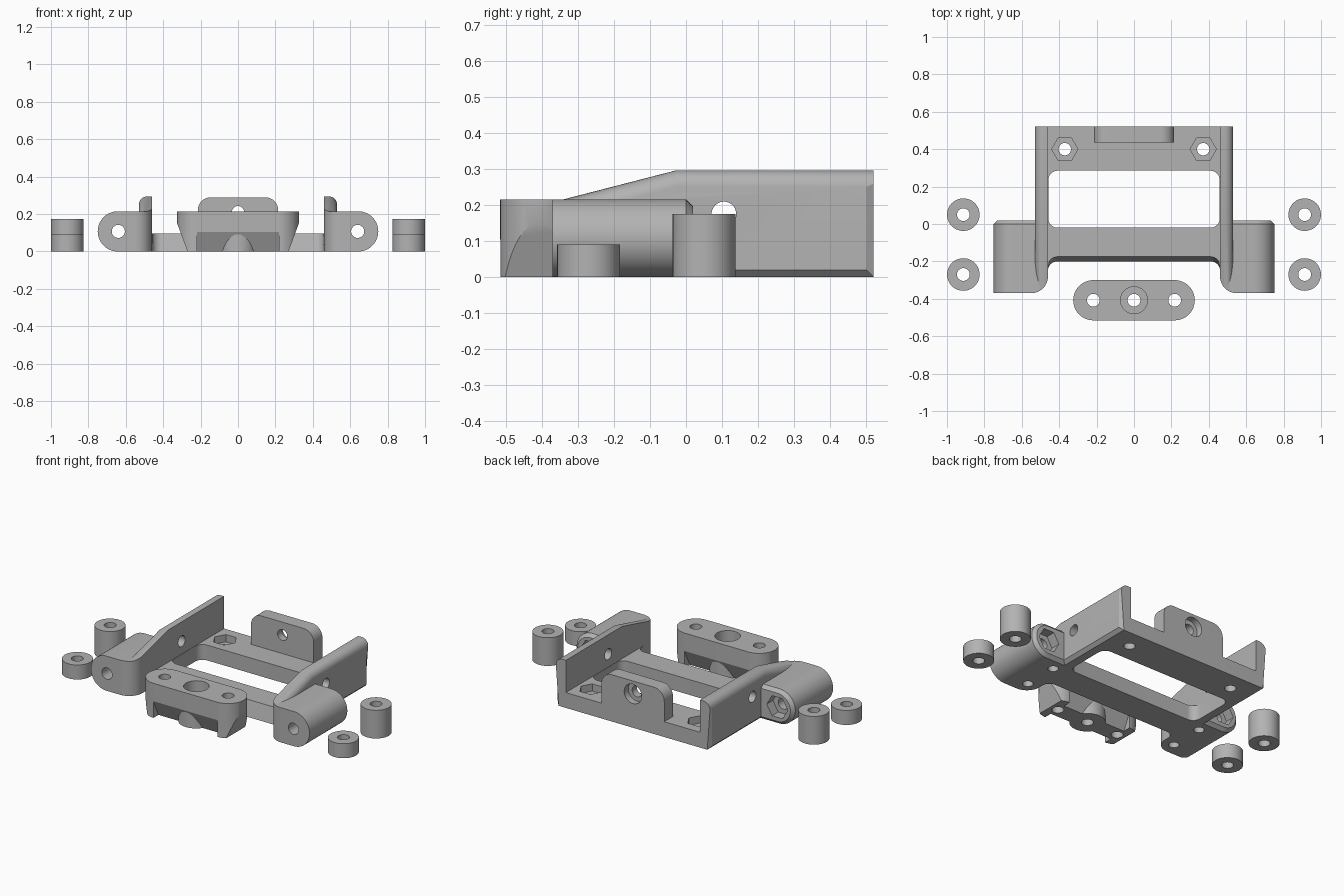
import bpy, bmesh
from math import sin, cos, pi, radians

if "Cube" in bpy.data.objects:
    bpy.data.objects.remove(bpy.data.objects["Cube"])

grey = bpy.data.materials.new("plain grey")
grey.use_nodes = True
grey.diffuse_color = (0.45, 0.45, 0.45, 1)
grey.node_tree.nodes["Principled BSDF"].inputs["Base Color"].default_value = grey.diffuse_color


def arc(cx, cy, r, a0, a1, n=10):
    """Points on an arc, angles in degrees."""
    steps = [radians(a0 + (a1 - a0) * i / n) for i in range(n + 1)]
    return [(cx + r * cos(a), cy + r * sin(a)) for a in steps]


def ring(cx, cy, r, n=40):
    return arc(cx, cy, r, 0, 360, n)[:-1]


def rounded(x0, x1, y0, y1, r):
    return (arc(x1 - r, y1 - r, r, 0, 90) + arc(x0 + r, y1 - r, r, 90, 180)
            + arc(x0 + r, y0 + r, r, 180, 270) + arc(x1 - r, y0 + r, r, 270, 360))


def prism(name, pts, axis, a, b, edit=None, side=1):
    """Extrude a flat outline along an axis from a to b."""
    place = {"x": lambda p, t: (t, p[0], p[1]),
             "y": lambda p, t: (p[0], t, p[1]),
             "z": lambda p, t: (p[0], p[1], t)}[axis]
    bm = bmesh.new()
    low = [bm.verts.new(place(p, a)) for p in pts]
    high = [bm.verts.new(place(p, b)) for p in pts]
    bm.faces.new(low)
    bm.faces.new(high)
    for i in range(len(pts)):
        j = (i + 1) % len(pts)
        bm.faces.new((low[i], low[j], high[j], high[i]))
    bmesh.ops.recalc_face_normals(bm, faces=bm.faces)
    if edit:
        edit(bm)
    for v in bm.verts:
        v.co.x *= side
    bmesh.ops.recalc_face_normals(bm, faces=bm.faces)
    mesh = bpy.data.meshes.new(name)
    bm.to_mesh(mesh)
    bm.free()
    mesh.materials.append(grey)
    ob = bpy.data.objects.new(name, mesh)
    bpy.context.collection.objects.link(ob)
    return ob


def combine(ob, other, mode):
    """Apply a boolean and remove the helper."""
    mod = ob.modifiers.new(mode, "BOOLEAN")
    mod.operation, mod.solver, mod.object = mode, "EXACT", other
    bpy.context.view_layer.objects.active = ob
    bpy.ops.object.modifier_apply(modifier=mod.name)
    bpy.data.objects.remove(other)


def cut(ob, pts, axis, a, b):
    combine(ob, prism("cutter", pts, axis, a, b), "DIFFERENCE")


def bevel(bm, test, width, segments):
    edges = [e for e in bm.edges if test(e.verts[0].co, e.verts[1].co)]
    bmesh.ops.bevel(bm, geom=edges, offset=width, segments=segments,
                    profile=0.5, affect="EDGES")


def slope_front(bm):
    for v in bm.verts:
        if v.co.z > 0.05 and v.co.y < -0.15 and abs(v.co.x) < 0.455:
            v.co.y += 0.025


def shape_wall(bm):
    outer = lambda p, q: p.x > 0.525 and q.x > 0.525
    bevel(bm, lambda p, q: outer(p, q) and min(p.z, q.z) > 0.2, 0.045, 8)
    bevel(bm, lambda p, q: outer(p, q) and (max(p.z, q.z) < 0.01
          or (min(p.y, q.y) > 0.51 and abs(p.z - q.z) > 0.1)), 0.02, 1)


def shape_lug(bm):
    bevel(bm, lambda p, q: min(p.y, q.y) > 0.01 and max(p.x, q.x) > 0.47, 0.02, 1)


# Base plate with filleted front edge
outline = ([(0.48, 0.52), (-0.48, 0.52), (-0.48, -0.25)]
           + arc(-0.41, -0.25, 0.05, 180, 90) + arc(0.41, -0.25, 0.05, 90, 0)
           + [(0.48, -0.25)])
frame = prism("frame", outline, "z", 0, 0.095, slope_front)
cut(frame, rounded(-0.458, 0.458, -0.02, 0.285, 0.05), "z", -0.1, 0.3)

# Rear tab with its screw hole
tab = [(-0.215, 0.03), (0.215, 0.03)] + arc(0.145, 0.22, 0.07, 0, 90) + arc(-0.145, 0.22, 0.07, 90, 180)
combine(frame, prism("tab", tab, "y", 0.435, 0.52), "UNION")
cut(frame, ring(0, 0.21, 0.033), "y", 0.3, 0.7)
cut(frame, ring(0, 0.21, 0.06), "y", 0.48, 0.7)

# Side walls and mounting lugs
wall = [(-0.368, 0), (0.52, 0), (0.52, 0.295), (-0.03, 0.295), (-0.368, 0.208)]
lug = [(0.461, 0)] + arc(0.6425, 0.1075, 0.1075, -90, 90, 24) + [(0.461, 0.215)]
for s in (1, -1):
    combine(frame, prism("wall", wall, "x", 0.46, 0.53, shape_wall, s), "UNION")
    combine(frame, prism("lug", lug, "y", -0.37, 0.02, shape_lug, s), "UNION")
    corner = [(0.44, -0.28)] + arc(0.55, -0.28, 0.09, 180, 270) + [(0.55, -0.4), (0.44, -0.4)]
    combine(frame, prism("corner", corner, "z", -0.1, 0.4, None, s), "DIFFERENCE")
    # Lug bore with hex pocket at the rear
    cut(frame, ring(s * 0.64, 0.1075, 0.035), "y", -0.5, 0.1)
    cut(frame, ring(s * 0.64, 0.1075, 0.072, 6), "y", -0.04, 0.1)
    # Plate hole with hex pocket on top
    cut(frame, ring(s * 0.37, 0.4, 0.033), "z", -0.1, 0.2)
    cut(frame, ring(s * 0.37, 0.4, 0.07, 6), "z", 0.05, 0.2)
    # Cross hole through the wall and blind holes underneath
    cut(frame, ring(0.105, 0.175, 0.034), "x", s * 0.4, s * 0.6)
    for y in (-0.07, -0.29):
        cut(frame, ring(s * 0.535, y, 0.03), "z", -0.1, 0.15)

# Front clamp: rounded bar, tapered ends, undercut sides, central boss
cy = -0.4075
bar = arc(0.2175, cy, 0.1075, -90, 90, 24) + arc(-0.2175, cy, 0.1075, 90, 270, 24)
clamp = prism("clamp", bar, "z", 0, 0.215)
for s in (1, -1):
    cut(clamp, [(s * 0.27, 0), (s * 0.325, 0.15), (s * 0.5, 0.15),
                (s * 0.5, -0.1), (s * 0.233, -0.1)], "y", -0.7, -0.1)
    cut(clamp, [(cy + s * 0.0575, 0), (cy + s * 0.1105, 0.11), (cy + s * 0.2, 0.11),
                (cy + s * 0.2, -0.1), (cy + s * 0.01, -0.1)], "x", -0.22, 0.22)
combine(clamp, prism("boss", ring(0, cy, 0.102), "z", 0, 0.18), "UNION")
for x in (-0.2175, 0, 0.2175):
    cut(clamp, ring(x, cy, 0.034), "z", -0.1, 0.4)
cut(clamp, ring(0, cy, 0.072), "z", 0.13, 0.4)

# Loose spacers
parts = [frame, clamp]
for s, label in ((1, "left"), (-1, "right")):
    for size, y, h in (("tall", 0.05, 0.175), ("short", -0.27, 0.09)):
        spacer = prism(f"{size}_spacer_{label}", ring(s * 0.9125, y, 0.087, 48), "z", 0, h)
        cut(spacer, ring(s * 0.9125, y, 0.034), "z", -0.1, 0.4)
        parts.append(spacer)

# Smooth curved faces, keep edges sharp
bpy.ops.object.select_all(action="DESELECT")
for ob in parts:
    ob.select_set(True)
bpy.context.view_layer.objects.active = frame
bpy.ops.object.shade_smooth_by_angle(angle=radians(25))
